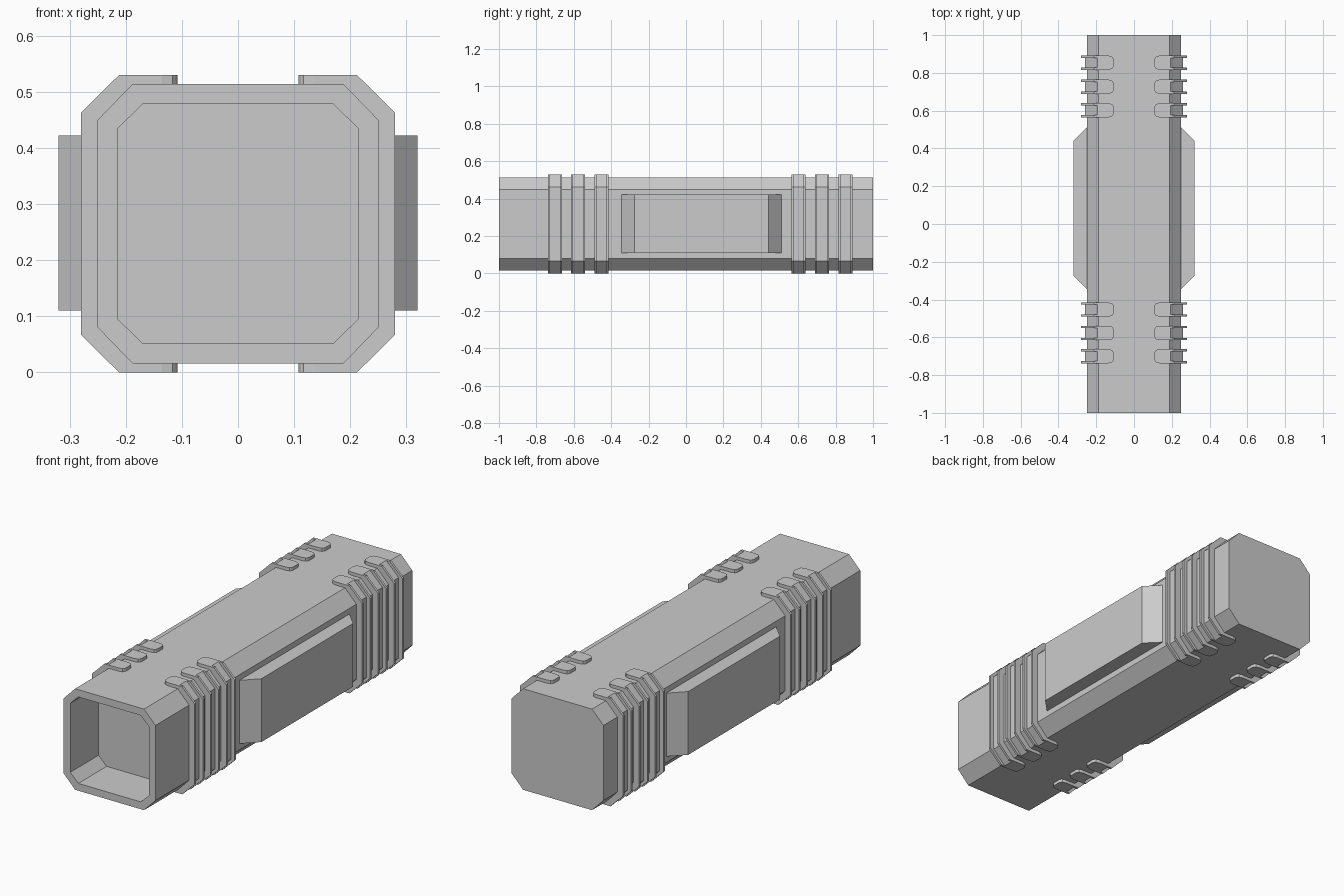
import bpy, bmesh

if "Cube" in bpy.data.objects:
    bpy.data.objects.remove(bpy.data.objects["Cube"])


def make_object(name, bm):
    bmesh.ops.remove_doubles(bm, verts=bm.verts, dist=1e-5)
    bmesh.ops.recalc_face_normals(bm, faces=bm.faces)
    mesh = bpy.data.meshes.new(name)
    bm.to_mesh(mesh)
    bm.free()
    obj = bpy.data.objects.new(name, mesh)
    bpy.context.collection.objects.link(obj)
    return obj


def loft(name, rings):
    """Join successive closed rings with quads and cap both ends."""
    bm = bmesh.new()
    loops = [[bm.verts.new(p) for p in ring] for ring in rings]
    for a, b in zip(loops, loops[1:]):
        for i in range(len(a)):
            j = (i + 1) % len(a)
            bm.faces.new((a[i], a[j], b[j], b[i]))
    bm.faces.new(loops[0])
    bm.faces.new(loops[-1])
    return make_object(name, bm)


CZ = 0.265  # mid height of the handle


def octagon(y, hx, hz, cx, cz):
    """Chamfered rectangle: half sizes hx, hz and flat half lengths cx, cz."""
    pts = [(hx, cz), (cx, hz), (-cx, hz), (-hx, cz),
           (-hx, -cz), (-cx, -hz), (cx, -hz), (hx, -cz)]
    return [(x, y, CZ + z) for x, z in pts]


# Main tube: closed at the back, shallow socket at the front
outer = (0.25, 0.249, 0.188, 0.185)
inner = (0.214, 0.213, 0.17, 0.17)
loft("body", [octagon(1, *outer), octagon(-1, *outer),
              octagon(-1, *inner), octagon(-0.78, *inner)])


# Side grip panels with sloping ends
def panel(name, s):
    rings = []
    for x, y0, y1 in ((0.25, -0.345, 0.51), (0.32, -0.275, 0.44)):
        rings.append([(s * x, y0, 0.11), (s * x, y1, 0.11),
                      (s * x, y1, 0.422), (s * x, y0, 0.422)])
    loft(name, rings)


# C-shaped clip: rounded ends, with a channel along the chamfers and side
def clip(name, s, yc):
    half = [(0.0375, 0.135, 0), (0.033, 0.117, 0), (0.026, 0.111, 0),
            (0.026, 0.111, 0.02), (0.018, 0.108, 0.02)]
    stations = [(-y, e, r) for y, e, r in half] + half[::-1]
    rings = []
    for y, end, r in stations:
        upper = [(end, 0.247), (end, 0.265), (0.212 - r, 0.265), (0.28 - r, 0.198)]
        back = [(0.247, 0.183), (0.186, 0.247)]
        prof = (upper + [(x, -z) for x, z in upper[::-1]]
                + [(x, -z) for x, z in back[::-1]] + back)
        rings.append([(s * x, yc + y, CZ + z) for x, z in prof])
    loft(name, rings)


for side, s in (("left", -1), ("right", 1)):
    panel(side + "_grip_panel", s)
    for i, y in enumerate((-0.70, -0.577, -0.453, 0.602, 0.727, 0.854)):
        clip(f"{side}_clip_{i + 1}", s, y)
